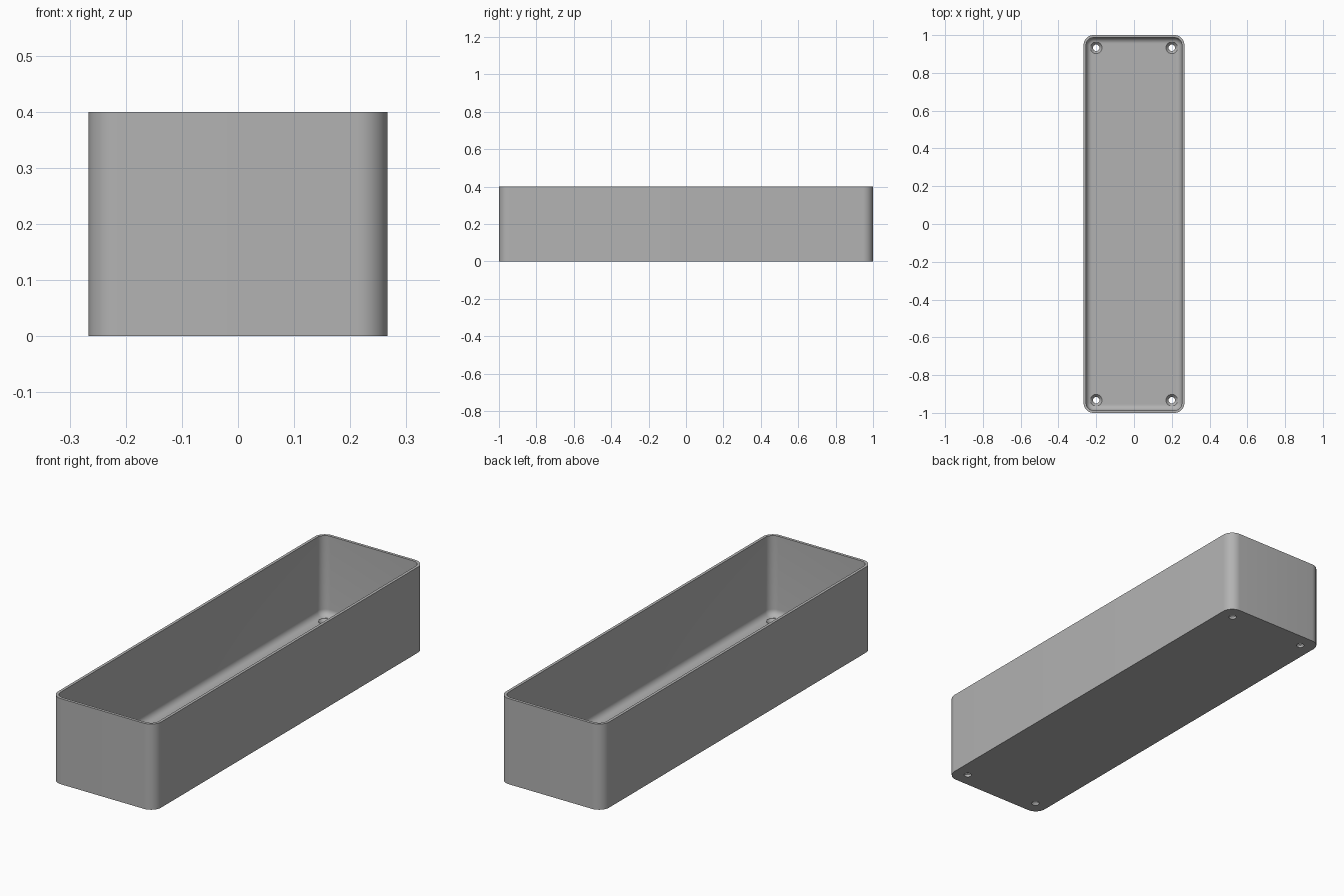
import bpy, bmesh, math

if "Cube" in bpy.data.objects:
    bpy.data.objects.remove(bpy.data.objects["Cube"], do_unlink=True)

HALF_X, HALF_Y, HEIGHT = 0.2667, 1.0, 0.4
RADIUS, WALL, FLOOR, FILLET = 0.053, 0.0133, 0.0267, 0.03
STEPS = 10

grey = bpy.data.materials.new("plain_grey")
grey.use_nodes = True
colour = (0.45, 0.45, 0.45, 1)
grey.diffuse_color = colour
grey.node_tree.nodes["Principled BSDF"].inputs["Base Color"].default_value = colour


def rounded_ring(bm, inset, z):
    """Rounded rectangle of vertices, moved inwards by inset."""
    r = max(RADIUS - inset, 0.003)
    cx, cy = HALF_X - inset - r, HALF_Y - inset - r
    ring = []
    for corner, (sx, sy) in enumerate([(1, 1), (-1, 1), (-1, -1), (1, -1)]):
        for i in range(STEPS + 1):
            a = (corner + i / STEPS) * math.pi / 2
            ring.append(bm.verts.new((sx * cx + r * math.cos(a), sy * cy + r * math.sin(a), z)))
    return ring


def make_object(name, bm):
    bmesh.ops.recalc_face_normals(bm, faces=bm.faces[:])
    mesh = bpy.data.meshes.new(name)
    bm.to_mesh(mesh)
    bm.free()
    mesh.materials.append(grey)
    obj = bpy.data.objects.new(name, mesh)
    bpy.context.collection.objects.link(obj)
    return obj


def loft(bm, rings):
    """Skin consecutive rings and cap both ends."""
    for a, b in zip(rings, rings[1:]):
        for i in range(len(a)):
            j = (i + 1) % len(a)
            bm.faces.new((a[i], a[j], b[j], b[i]))
    bm.faces.new(rings[0])
    bm.faces.new(rings[-1])


# Open tray: outer wall, rim, inner wall, then a fillet into the floor
profile = [(0, 0), (0, HEIGHT), (WALL, HEIGHT)]
for i in range(9):
    a = i / 8 * math.pi / 2
    profile.append((WALL + FILLET * (1 - math.cos(a)), FLOOR + FILLET * (1 - math.sin(a))))
bm = bmesh.new()
loft(bm, [rounded_ring(bm, inset, z) for inset, z in profile])
tray = make_object("tray", bm)

# Countersunk screw holes in the floor corners
bm = bmesh.new()
for sx in (-1, 1):
    for sy in (-1, 1):
        rings = []
        for r, z in [(0.017, -0.02), (0.017, 0.011), (0.031, FLOOR), (0.031, 0.05)]:
            rings.append([bm.verts.new((sx * 0.2 + r * math.cos(k * math.tau / 32),
                                        sy * 0.933 + r * math.sin(k * math.tau / 32), z))
                          for k in range(32)])
        loft(bm, rings)
cutter = make_object("screw_hole_cutter", bm)
cutter.hide_render = True
cutter.hide_viewport = True

cut = tray.modifiers.new("screw_holes", "BOOLEAN")
cut.operation = "DIFFERENCE"
cut.solver = "EXACT"
cut.object = cutter

# Smooth fillets and corners, sharp rim and hole edges
bpy.context.view_layer.objects.active = tray
tray.select_set(True)
bpy.ops.object.modifier_apply(modifier=cut.name)
bpy.data.objects.remove(cutter, do_unlink=True)
bpy.ops.object.shade_smooth_by_angle(angle=math.radians(30))
